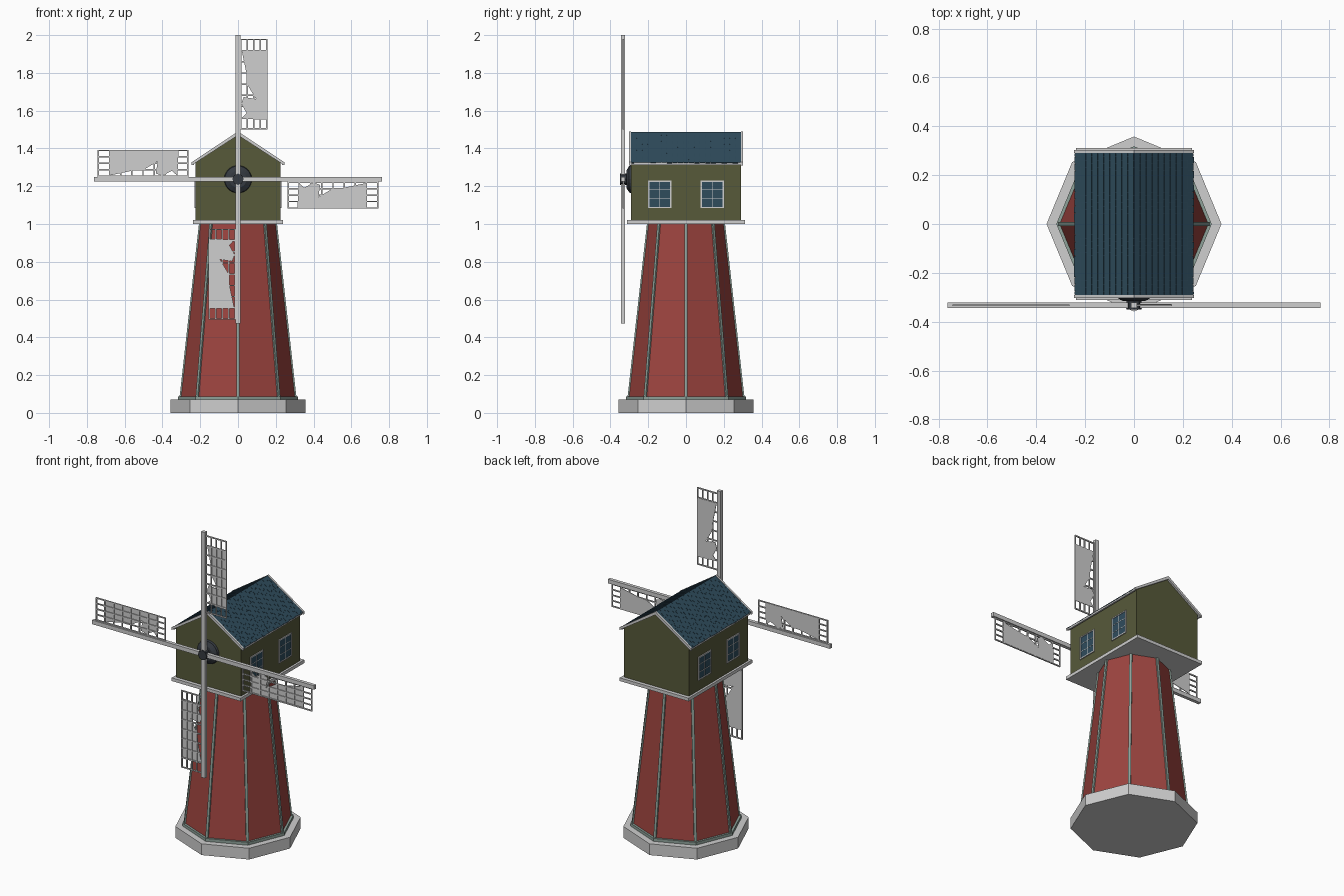
import bpy, bmesh, math, random
from mathutils import Matrix, Vector

if "Cube" in bpy.data.objects:
    bpy.data.objects.remove(bpy.data.objects["Cube"])

random.seed(3)

def mat(name, r, g, b):
    m = bpy.data.materials.new(name)
    m.diffuse_color = (r, g, b, 1)
    m.use_nodes = True
    m.node_tree.nodes["Principled BSDF"].inputs["Base Color"].default_value = m.diffuse_color
    return m

WHITE = mat("pale_grey", 0.62, 0.62, 0.62)
RED = mat("barn_red", 0.34, 0.058, 0.05)
GREEN = mat("olive", 0.095, 0.1, 0.042)
BLUE = mat("slate_blue", 0.028, 0.072, 0.108)
TRIM = mat("sage_grey", 0.27, 0.36, 0.32)
DARK = mat("dark_iron", 0.035, 0.042, 0.052)

def finish(name, bm, material):
    bmesh.ops.recalc_face_normals(bm, faces=bm.faces[:])
    me = bpy.data.meshes.new(name)
    bm.to_mesh(me)
    bm.free()
    me.materials.append(material)
    ob = bpy.data.objects.new(name, me)
    bpy.context.collection.objects.link(ob)
    return ob

def box(bm, lo, hi, m=Matrix()):
    """Box between two corners, moved by matrix m."""
    lo, hi = Vector(lo), Vector(hi)
    s = Matrix.Diagonal((*(hi - lo), 1))
    bmesh.ops.create_cube(bm, size=1, matrix=m @ Matrix.Translation((lo + hi) / 2) @ s)

def prism(bm, pts, y0, y1, m=Matrix()):
    """Profile in x,z extruded along y."""
    a = [bm.verts.new(m @ Vector((x, y0, z))) for x, z in pts]
    b = [bm.verts.new(m @ Vector((x, y1, z))) for x, z in pts]
    bm.faces.new(a)
    bm.faces.new(b[::-1])
    for i in range(len(pts)):
        j = (i + 1) % len(pts)
        bm.faces.new((a[i], a[j], b[j], b[i]))

def octagon(name, r0, r1, z0, z1, material):
    bm = bmesh.new()
    rings = [[bm.verts.new((r * math.cos(k * math.pi / 4), r * math.sin(k * math.pi / 4), z))
              for k in range(8)] for r, z in ((r0, z0), (r1, z1))]
    bm.faces.new(rings[0][::-1])
    bm.faces.new(rings[1])
    for k in range(8):
        n = (k + 1) % 8
        bm.faces.new((rings[0][k], rings[0][n], rings[1][n], rings[1][k]))
    return finish(name, bm, material)

# Octagonal base, step and tower
octagon("stone_base", 0.358, 0.358, 0, 0.07, WHITE)
octagon("base_step", 0.318, 0.318, 0.07, 0.088, TRIM)
octagon("tower", 0.304, 0.202, 0.088, 1.0, RED)

# Trim strips on the eight tower corners
bm = bmesh.new()
for k in range(8):
    rot = Matrix.Rotation(k * math.pi / 4, 4, 'Z')
    prism(bm, [(0.295, 0.088), (0.309, 0.088), (0.207, 1.0), (0.193, 1.0)], -0.008, 0.008, rot)
finish("tower_corner_trim", bm, TRIM)

# Cap floor and gabled house
bm = bmesh.new()
box(bm, (-0.237, -0.312, 1.0), (0.237, 0.312, 1.02))
finish("cap_floor", bm, WHITE)
bm = bmesh.new()
prism(bm, [(-0.224, 1.02), (0.224, 1.02), (0.224, 1.33), (0, 1.474), (-0.224, 1.33)], -0.29, 0.29)
finish("cap_house", bm, GREEN)

# Roof: slab, shingles, barge boards and eave boards
SLOPE = math.atan2(0.162, 0.245)
LEN = math.hypot(0.162, 0.245)
slab, tiles, boards = bmesh.new(), bmesh.new(), bmesh.new()
for s in (1, -1):
    prism(slab, [(0, 1.472), (s * 0.238, 1.318), (s * 0.238, 1.328), (0, 1.486)], -0.292, 0.292)
    for y in (-0.302, 0.29):
        prism(boards, [(0, 1.47), (s * 0.245, 1.311), (s * 0.245, 1.327), (0, 1.49)], y, y + 0.012)
    box(boards, (s * 0.232, -0.295, 1.313), (s * 0.242, 0.295, 1.327))
    frame = Matrix.Translation((0, 0, 1.486))
    if s < 0:
        frame = frame @ Matrix.Rotation(math.pi, 4, 'Z')
    frame = frame @ Matrix.Rotation(SLOPE, 4, 'Y')
    rows, cols = 10, 20
    for i in range(rows):
        for j in range(cols + i % 2):
            y0 = -0.29 + (j - 0.5 * (i % 2)) * 0.58 / cols
            lo, hi = max(y0, -0.29), min(y0 + 0.58 / cols, 0.29)
            d = LEN / rows
            m = frame @ Matrix.Translation((i * d, 0, 0)) @ Matrix.Rotation(0.06, 4, 'Y')
            box(tiles, (0, lo + 0.0006, -0.002), (d - random.uniform(0, 0.003), hi - 0.0006, 0.0025), m)
finish("roof_slab", slab, BLUE)
finish("roof_shingles", tiles, BLUE)
finish("roof_edge_boards", boards, WHITE)

# Two windows on each long side
glass, frames = bmesh.new(), bmesh.new()
for s in (1, -1):
    for yc in (-0.139, 0.139):
        m = Matrix.Translation((s * 0.224, yc, 1.157))
        W, H, t = 0.062, 0.073, 0.007
        box(glass, (-0.002, -W + t, -H + t), (0.003, W - t, H - t), m)
        for e in (1, -1):
            ya, yb = sorted((e * W, e * (W - t)))
            za, zb = sorted((e * H, e * (H - t)))
            box(frames, (-0.006, ya, -H), (0.006, yb, H), m)
            box(frames, (-0.006, -W, za), (0.006, W, zb), m)
        box(frames, (-0.004, -0.0015, -H), (0.004, 0.0015, H), m)
        for z in (-0.024, 0.024):
            box(frames, (-0.004, -W, z - 0.0015), (0.004, W, z + 0.0015), m)
finish("window_panes", glass, BLUE)
finish("window_frames", frames, WHITE)

# Hub: tapered round plate, axle and square boss
HZ = 1.237
def disc(bm, r_back, r_front, y_back, y_front, seg=24):
    m = Matrix.Translation((0, (y_back + y_front) / 2, HZ)) @ Matrix.Rotation(math.pi / 2, 4, 'X')
    bmesh.ops.create_cone(bm, cap_ends=True, segments=seg, radius1=r_back, radius2=r_front,
                          depth=y_back - y_front, matrix=m)
bm = bmesh.new()
disc(bm, 0.075, 0.07, -0.285, -0.302)
disc(bm, 0.068, 0.045, -0.302, -0.316)
disc(bm, 0.03, 0.03, -0.31, -0.35, 8)
finish("hub", bm, DARK)

# Four arms, lattices and cloths, each a quarter turn apart
arms, lattice, cloth = bmesh.new(), bmesh.new(), bmesh.new()
for k in range(4):
    m = Matrix.Translation((0, 0, HZ)) @ Matrix.Rotation(k * math.pi / 2, 4, 'Y')
    box(arms, (-0.0125, -0.343, 0.0125), (0.0125, -0.322, 0.763), m)
    u0, u1, v0, v1, b = 0.012, 0.156, 0.263, 0.743, 0.0035
    for i in range(5):
        u = u0 + b + (u1 - u0 - 2 * b) * i / 4
        box(lattice, (u - b, -0.336, v0), (u + b, -0.329, v1), m)
    for i in range(9):
        v = v0 + b + (v1 - v0 - 2 * b) * i / 8
        box(lattice, (u0, -0.336, v - b), (u1, -0.329, v + b), m)
    # Torn cloth: ragged on the side next to the arm
    prism(cloth, [(0.154, 0.68), (0.02, 0.68), (0.045, 0.56), (0.05, 0.5), (0.095, 0.425),
                  (0.03, 0.435), (0.018, 0.4), (0.045, 0.35), (0.018, 0.32), (0.154, 0.315)],
          -0.331, -0.3275, m)
finish("sail_arms", arms, WHITE)
finish("sail_lattice", lattice, WHITE)
finish("sail_cloth", cloth, WHITE)
